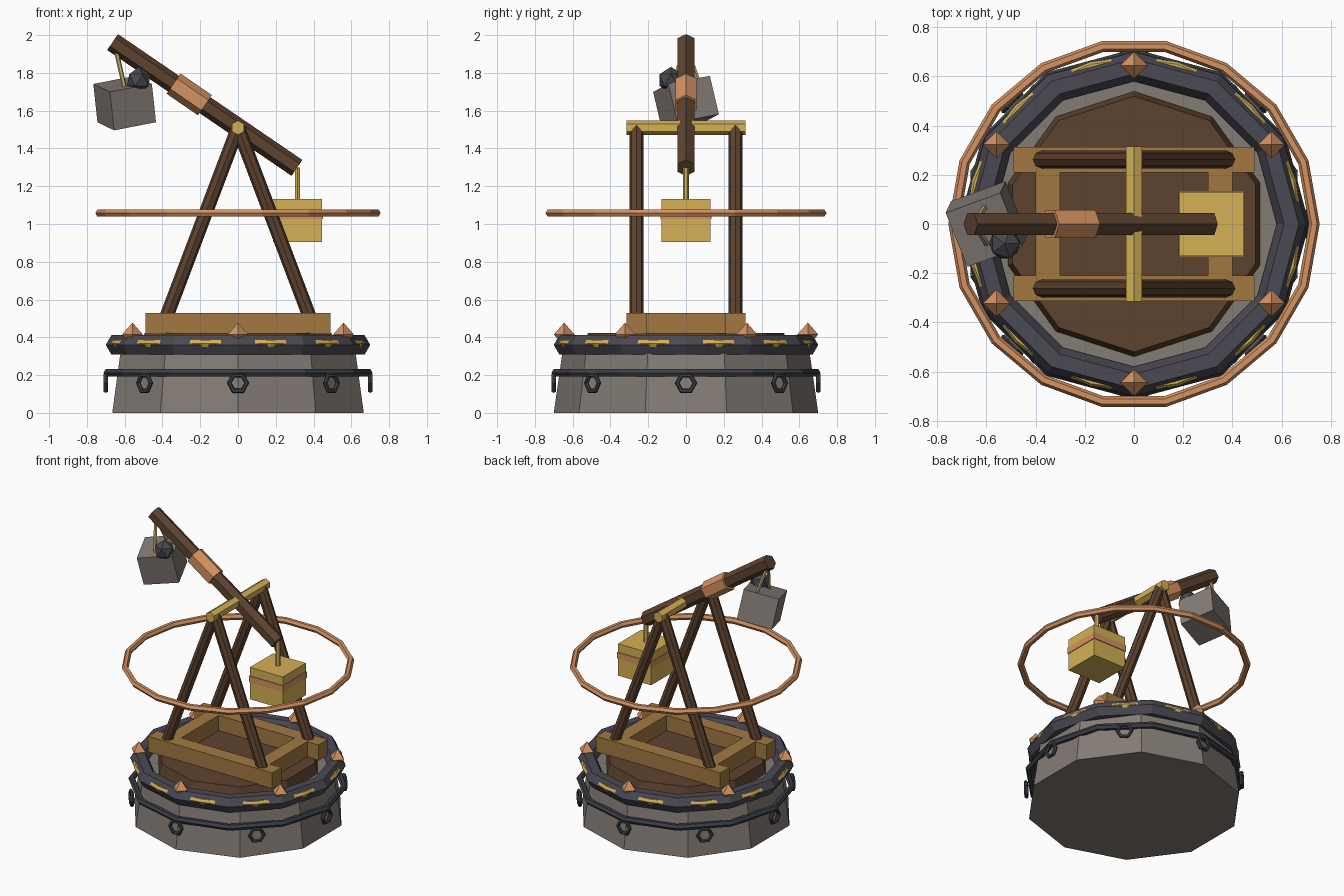
import bpy, bmesh
from math import pi, sin, cos, radians
from mathutils import Vector, Matrix, Euler

if "Cube" in bpy.data.objects:
    bpy.data.objects.remove(bpy.data.objects["Cube"])


def material(name, r, g, b):
    m = bpy.data.materials.new(name)
    m.diffuse_color = (r, g, b, 1)
    m.use_nodes = True
    m.node_tree.nodes["Principled BSDF"].inputs["Base Color"].default_value = m.diffuse_color
    return m


STONE = material("stone", 0.23, 0.20, 0.18)
IRON = material("iron", 0.07, 0.065, 0.085)
CHAIN = material("chain_iron", 0.045, 0.05, 0.06)
DARK_WOOD = material("dark_wood", 0.11, 0.055, 0.028)
WOOD = material("light_wood", 0.36, 0.19, 0.055)
GOLD = material("gold", 0.66, 0.44, 0.09)
COPPER = material("copper", 0.66, 0.29, 0.12)
ROPE = material("rope", 0.50, 0.38, 0.16)
ROCK = material("rock", 0.065, 0.065, 0.08)


def finish(name, mat):
    ob = bpy.context.object
    ob.name = name
    ob.data.materials.append(mat)
    return ob


def drum(name, mat, r1, r2, z0, z1, sides):
    bpy.ops.mesh.primitive_cone_add(vertices=sides, radius1=r1, radius2=r2, depth=z1 - z0,
                                    location=(0, 0, (z0 + z1) / 2))
    return finish(name, mat)


def rod(name, mat, a, b, r, sides=8, spin=0.0):
    a, b = Vector(a), Vector(b)
    rot = (b - a).to_track_quat('Z', 'Y').to_matrix() @ Matrix.Rotation(spin, 3, 'Z')
    bpy.ops.mesh.primitive_cylinder_add(vertices=sides, radius=r, depth=(b - a).length,
                                        location=(a + b) / 2, rotation=rot.to_euler())
    return finish(name, mat)


def ring(name, mat, loc, major, minor, n, m=6, rot=(0, 0, 0)):
    bpy.ops.mesh.primitive_torus_add(major_radius=major, minor_radius=minor, major_segments=n,
                                     minor_segments=m, location=loc, rotation=rot)
    return finish(name, mat)


def box(name, mat, loc, size, rot=(0, 0, 0)):
    bpy.ops.mesh.primitive_cube_add(size=1, location=loc, rotation=rot)
    bpy.context.object.scale = size
    return finish(name, mat)


def spike(name, mat, loc, r, h):
    bm = bmesh.new()
    for p in ((r, 0, 0), (-r, 0, 0), (0, r, 0), (0, -r, 0), (0, 0, h), (0, 0, -h)):
        bm.verts.new(p)
    bmesh.ops.convex_hull(bm, input=bm.verts)
    me = bpy.data.meshes.new(name)
    bm.to_mesh(me)
    bm.free()
    me.materials.append(mat)
    ob = bpy.data.objects.new(name, me)
    ob.location = loc
    bpy.context.collection.objects.link(ob)


# stone base with iron rim and gold inlay
drum("stone_base", STONE, 0.70, 0.65, 0, 0.35, 10)
ring("iron_rim", IRON, (0, 0, 0.36), 0.64, 0.06, 12)
ring("gold_inlay", GOLD, (0, 0, 0.368), 0.662, 0.021, 24)

# chain band with eight hanging links
ring("chain_band", CHAIN, (0, 0, 0.212), 0.69, 0.022, 12)
for i in range(8):
    a = i * pi / 4
    ring(f"chain_link_{i}", CHAIN, (0.70 * cos(a), 0.70 * sin(a), 0.158), 0.047, 0.013, 6,
         rot=(pi / 2, 0, a + pi / 2))

# copper spikes on the rim
for i in range(6):
    a = pi / 2 + i * pi / 3
    spike(f"rim_spike_{i}", COPPER, (0.645 * cos(a), 0.645 * sin(a), 0.415), 0.055, 0.063)

# deck and timber frame
drum("deck", DARK_WOOD, 0.545, 0.52, 0.33, 0.422, 10)
for s in (-1, 1):
    box(f"frame_rail_{s}", WOOD, (0, s * 0.262, 0.474), (0.98, 0.104, 0.112))
    box(f"frame_cross_{s}", WOOD, (s * 0.35, 0, 0.474), (0.10, 0.43, 0.112))

# A-frame legs and axle
for sx in (-1, 1):
    for sy in (-1, 1):
        rod(f"leg_{sx}_{sy}", DARK_WOOD, (sx * 0.39, sy * 0.262, 0.48), (0, sy * 0.262, 1.51), 0.037)
rod("axle", GOLD, (0, -0.315, 1.51), (0, 0.315, 1.51), 0.038, 6)

# throwing arm with copper sleeve
rod("throwing_arm", DARK_WOOD, (-0.664, 0, 1.963), (0.312, 0, 1.297), 0.051, 6)
rod("arm_sleeve", COPPER, (-0.341, 0, 1.743), (-0.175, 0, 1.629), 0.065, 6)

# gold counterweight
rod("counterweight_hanger", GOLD, (0.315, 0, 1.12), (0.315, 0, 1.30), 0.016, 6)
box("counterweight", GOLD, (0.315, 0, 1.019), (0.26, 0.26, 0.228))
box("counterweight_band", COPPER, (0.315, 0, 1.05), (0.27, 0.27, 0.045))

# stone load, small rock and ropes
box("load_block", STONE, (-0.60, 0, 1.64), (0.24, 0.24, 0.21), (0.18, -0.18, 0.35))
bpy.ops.mesh.primitive_ico_sphere_add(subdivisions=1, radius=0.07, location=(-0.525, -0.08, 1.762))
finish("load_rock", ROCK)
for s in (-1, 1):
    rod(f"load_rope_{s}", ROPE, (-0.65, 0, 1.94), (-0.60, s * 0.08, 1.72), 0.012, 6)

# floating copper hoop
ring("copper_hoop", COPPER, (0, 0, 1.058), 0.733, 0.022, 18)
